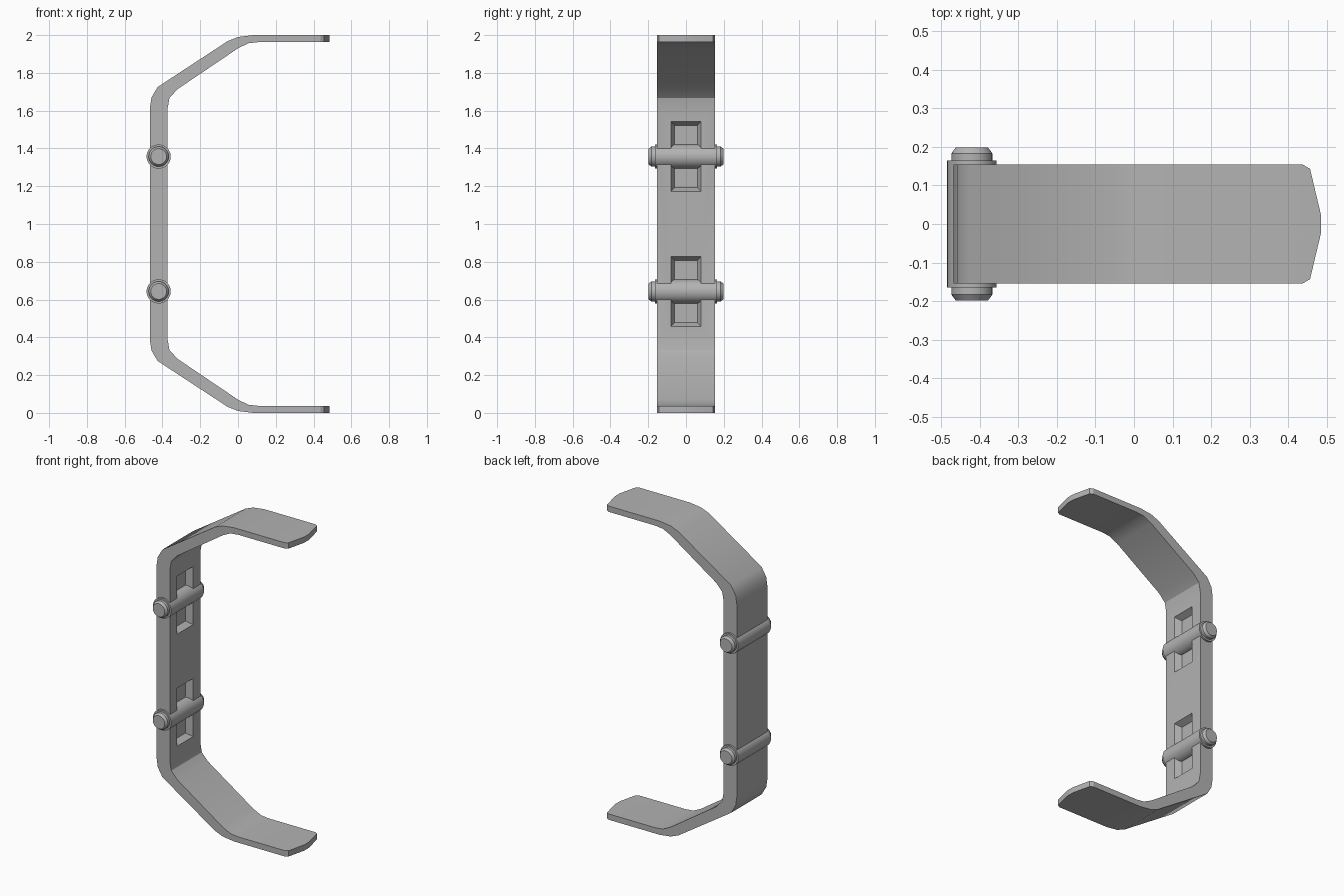
import bpy
import bmesh
import math
from mathutils import Matrix, Vector

if "Cube" in bpy.data.objects:
    bpy.data.objects.remove(bpy.data.objects["Cube"], do_unlink=True)

GREY = (0.45, 0.45, 0.45, 1)
steel = bpy.data.materials.new("plain grey metal")
steel.use_nodes = True
steel.diffuse_color = GREY
steel.node_tree.nodes["Principled BSDF"].inputs["Base Color"].default_value = GREY

HALF_WIDTH = 0.154
PIN_X = -0.42
PIN_HEIGHTS = {"lower": 0.643, "upper": 1.357}


def finish(name, bm, smooth=True):
    """Turn a bmesh into a named, shaded object."""
    bmesh.ops.recalc_face_normals(bm, faces=bm.faces)
    mesh = bpy.data.meshes.new(name)
    bm.to_mesh(mesh)
    bm.free()
    mesh.materials.append(steel)
    obj = bpy.data.objects.new(name, mesh)
    bpy.context.collection.objects.link(obj)
    if smooth:
        shade(obj)
    return obj


def shade(obj):
    bpy.ops.object.select_all(action="DESELECT")
    obj.select_set(True)
    bpy.context.view_layer.objects.active = obj
    bpy.ops.object.shade_smooth_by_angle(angle=math.radians(30))


def bent_band():
    """Flat bar bent into a C, with pointed ends."""
    outer = [(-0.467, 1.61), (-0.458, 1.67), (-0.426, 1.725),
             (-0.055, 1.968), (0.0, 1.99), (0.08, 2.0), (0.484, 2.0)]
    inner = [(-0.373, 1.61), (-0.363, 1.667), (-0.32, 1.714),
             (0.0, 1.93), (0.055, 1.957), (0.11, 1.963), (0.484, 1.963)]
    upper = list(zip(outer, inner))
    lower = [tuple((x, 2 - z) for x, z in pair) for pair in reversed(upper)]
    bm = bmesh.new()
    rings = []
    for (ox, oz), (ix, iz) in lower + upper:
        rings.append([bm.verts.new(p) for p in (
            (ox, -HALF_WIDTH, oz), (ox, HALF_WIDTH, oz),
            (ix, HALF_WIDTH, iz), (ix, -HALF_WIDTH, iz))])
    for a, b in zip(rings, rings[1:]):
        for i in range(4):
            j = (i + 1) % 4
            bm.faces.new((a[i], a[j], b[j], b[i]))
    bm.faces.new(rings[0])
    bm.faces.new(rings[-1])

    # Trim the ends to a blunt point
    tip = [(0.484, 0.025), (0.456, 0.143), (0.437, HALF_WIDTH)]
    for side in (-1, 1):
        for (x1, y1), (x2, y2) in zip(tip, tip[1:]):
            normal = Vector((y2 - y1, side * (x1 - x2), 0))
            bmesh.ops.bisect_plane(
                bm, geom=bm.verts[:] + bm.edges[:] + bm.faces[:], dist=1e-5,
                plane_co=(x1, side * y1, 0), plane_no=normal, clear_outer=True)
            bmesh.ops.holes_fill(
                bm, edges=[e for e in bm.edges if e.is_boundary], sides=0)
    return finish("bent_band", bm, smooth=False)


def pocket_cutter(z, face_x, direction):
    """Tapered block that sinks a pocket into one face of the band."""
    bm = bmesh.new()
    bmesh.ops.create_cube(bm, size=1)
    depth, above = 0.04, 0.01
    for v in bm.verts:
        floor = v.co.x < 0
        taper = 0.02 if floor else -0.005
        v.co.y = math.copysign(0.08 - taper, v.co.y)
        v.co.z = z + math.copysign(0.185 - taper, v.co.z)
        v.co.x = face_x + direction * (-depth if floor else above)
    cutter = finish("pocket_cutter", bm, smooth=False)
    cutter.hide_render = True
    return cutter


def pin(name, z):
    """Round rod across the band with a chamfered head at each end."""
    half = [(0.064, 0.165), (0.053, 0.165), (0.053, 0.183), (0.042, 0.198)]
    profile = [(r, -y) for r, y in reversed(half)] + half
    bm = bmesh.new()
    segments = 40
    rings = []
    for r, y in profile:
        rings.append([bm.verts.new((r * math.cos(a), y, r * math.sin(a)))
                      for a in (math.tau * i / segments for i in range(segments))])
    for a, b in zip(rings, rings[1:]):
        for i in range(segments):
            j = (i + 1) % segments
            bm.faces.new((a[i], a[j], b[j], b[i]))
    bm.faces.new(rings[0])
    bm.faces.new(rings[-1])
    bmesh.ops.transform(bm, matrix=Matrix.Translation((PIN_X, 0, z)), verts=bm.verts)
    return finish(name, bm)


band = bent_band()

# Pockets on both faces, behind each pin
cutters = [pocket_cutter(z, x, d) for z in PIN_HEIGHTS.values()
           for x, d in ((-0.373, 1), (-0.467, -1))]
for cutter in cutters:
    cut = band.modifiers.new("pocket", "BOOLEAN")
    cut.operation = "DIFFERENCE"
    cut.solver = "EXACT"
    cut.object = cutter
bpy.context.view_layer.update()
carved = bpy.data.meshes.new_from_object(
    band.evaluated_get(bpy.context.evaluated_depsgraph_get()))
band.modifiers.clear()
band.data = carved
for cutter in cutters:
    bpy.data.objects.remove(cutter, do_unlink=True)
shade(band)

for label, height in PIN_HEIGHTS.items():
    pin(label + "_pin", height)
